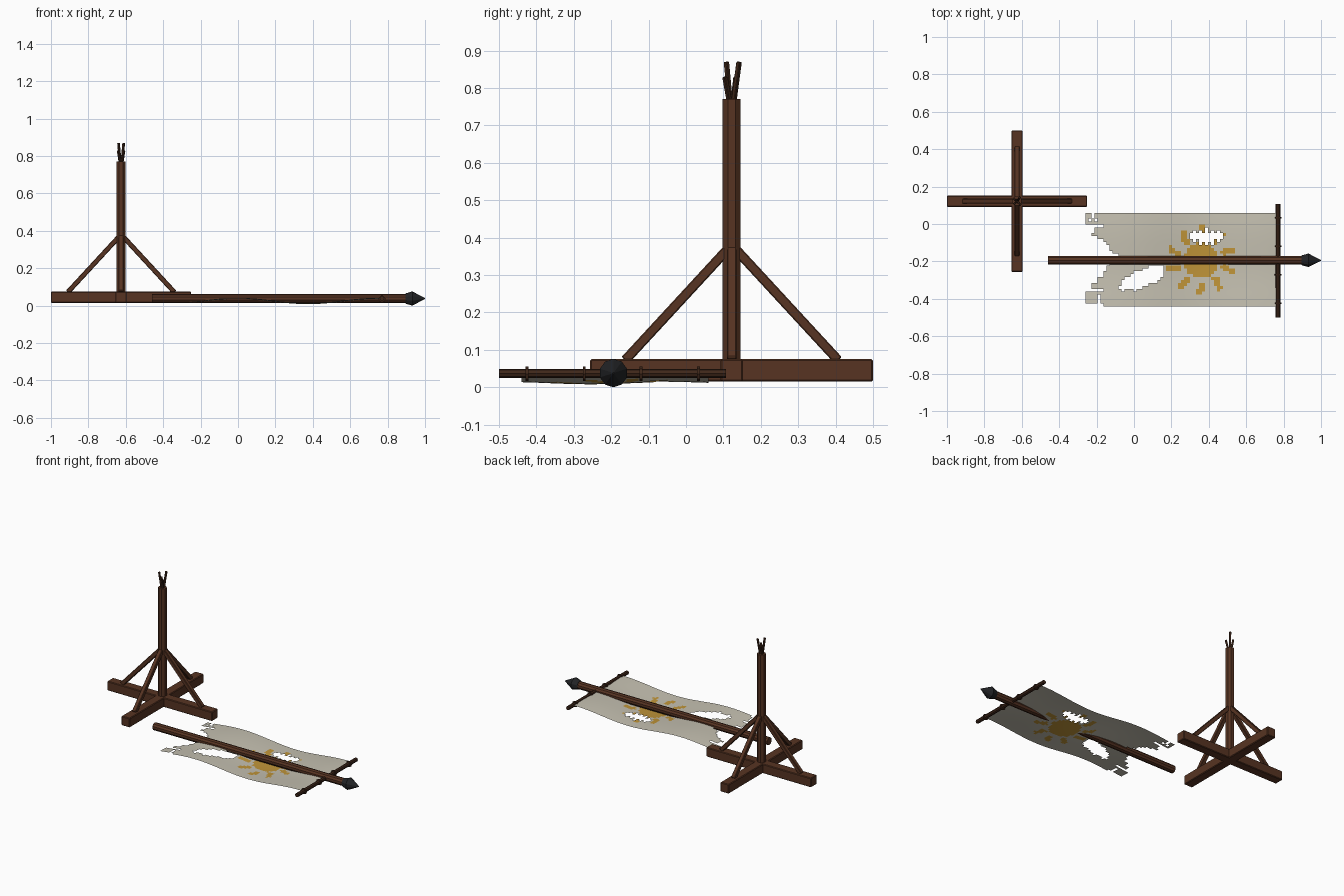
import bpy, bmesh, math, random
from mathutils import Vector

cube = bpy.data.objects.get("Cube")
if cube:
    bpy.data.objects.remove(cube, do_unlink=True)
random.seed(4)


def material(name, rgb):
    m = bpy.data.materials.new(name)
    m.use_nodes = True
    m.diffuse_color = (*rgb, 1)
    bsdf = m.node_tree.nodes["Principled BSDF"]
    bsdf.inputs["Base Color"].default_value = (*rgb, 1)
    bsdf.inputs["Roughness"].default_value = 0.9
    return m


WOOD = material("brown wood", (0.095, 0.034, 0.016))
DARK = material("dark wood", (0.05, 0.02, 0.01))
IRON = material("black iron", (0.016, 0.017, 0.019))
CREAM = material("cream cloth", (0.56, 0.53, 0.44))
GOLD = material("gold paint", (0.53, 0.3, 0.04))


def finish(name, bm, *mats):
    mesh = bpy.data.meshes.new(name)
    bm.to_mesh(mesh)
    bm.free()
    for m in mats:
        mesh.materials.append(m)
    ob = bpy.data.objects.new(name, mesh)
    bpy.context.collection.objects.link(ob)
    return ob


def aim(ob, a, b):
    ob.location = (a + b) / 2
    ob.rotation_euler = (b - a).to_track_quat("Z", "Y").to_euler()


def rod(name, a, b, r1, r2, sides, mat):
    """Tapered round bar from a to b."""
    a, b = Vector(a), Vector(b)
    bm = bmesh.new()
    bmesh.ops.create_cone(bm, cap_ends=True, segments=sides, radius1=r1,
                          radius2=r2, depth=(b - a).length)
    ob = finish(name, bm, mat)
    aim(ob, a, b)
    return ob


def beam(name, a, b, width, mat, bevel=0.004):
    """Square timber from a to b with softened edges."""
    a, b = Vector(a), Vector(b)
    bm = bmesh.new()
    bmesh.ops.create_cube(bm, size=1)
    bmesh.ops.scale(bm, vec=(width, width, (b - a).length), verts=bm.verts)
    bmesh.ops.bevel(bm, geom=bm.edges[:], offset=bevel, segments=1, affect="EDGES")
    ob = finish(name, bm, mat)
    aim(ob, a, b)
    return ob


# Stand: crossed feet, upright post, four braces
SX, SY = -0.625, 0.122
beam("foot_beam_x", (SX - 0.375, SY, 0.045), (SX + 0.375, SY, 0.045), 0.06, WOOD)
beam("foot_beam_y", (SX, SY - 0.378, 0.045), (SX, SY + 0.378, 0.045), 0.06, WOOD)
post = rod("post", (SX, SY, 0.02), (SX, SY, 0.77), 0.026, 0.026, 8, WOOD)
post.rotation_euler.z = math.pi / 8
for i, (dx, dy) in enumerate([(1, 0), (-1, 0), (0, 1), (0, -1)]):
    beam(f"brace_{i + 1}", (SX + dx * 0.285, SY + dy * 0.285, 0.072),
         (SX + dx * 0.01, SY + dy * 0.01, 0.37), 0.026, WOOD, 0.003)

# Splintered top of the post
for i, (dx, dy, top) in enumerate([(0.014, 0.02, 0.87), (-0.014, -0.014, 0.87),
                                   (0.016, -0.018, 0.83), (-0.016, 0.012, 0.83)]):
    beam(f"splinter_{i + 1}", (SX + dx * 0.2, SY + dy * 0.2, 0.75),
         (SX + dx, SY + dy, top), 0.012, DARK, 0.002)

# Fallen banner pole with its iron point
PY, PZ = -0.194, 0.038
rod("banner_pole", (-0.46, PY, PZ), (0.91, PY, PZ), 0.024, 0.024, 10, WOOD)
rod("point_collar", (0.895, PY, PZ), (0.932, PY, PZ), 0.027, 0.038, 10, IRON)
rod("point_tip", (0.932, PY, PZ), (1.0, PY, PZ), 0.038, 0.002, 10, IRON)

# Crossbar and cord ties
rod("crossbar", (0.77, -0.5, 0.037), (0.77, 0.107, 0.037), 0.0125, 0.0125, 8, DARK)
for i, y in enumerate([-0.425, -0.272, -0.12, 0.033]):
    rod(f"cord_tie_{i + 1}", (0.77, y - 0.004, 0.036), (0.77, y + 0.004, 0.036),
        0.019, 0.019, 8, DARK)

# Cloth banner: wavy grid, torn by rules and painted with a sun
X0, X1, Y0, Y1, NX, NY = -0.26, 0.765, -0.44, 0.06, 64, 32


def wave(x, y):
    return 0.025 + 0.014 * math.cos(x * math.tau / 0.75) + 0.003 * math.sin(y * 14 + 2)


def torn_edge(y):
    """Smallest x that still has cloth in this row."""
    if y > 0 or -0.425 < y < -0.36:
        return X0
    if y > -0.018 or y < -0.425 or -0.36 <= y < -0.343:
        return -0.16
    if y > -0.055:
        return X0 + random.choice((0, 0.02, 0.05))
    return -0.09 - 0.95 * abs(y + 0.18) + random.uniform(-0.02, 0.02)


def in_hole(x, y, jag):
    # slanted ragged hole
    u, v = x - 0.045, y + 0.292 - 0.35 * (x - 0.045)
    if (u / 0.125) ** 2 + (v / 0.052) ** 2 < jag:
        return True
    # comb-like hole above the sun, with a few threads left
    u, v = x - 0.39, y + 0.068
    reach = 0.022 + 0.02 * (math.sin(x * 200) > -0.2)
    return abs(u) < 0.09 and abs(v) < reach * (1.1 - abs(u) * 4)


def in_sun(x, y):
    u, v = x - 0.36, y + 0.195
    r, a = math.hypot(u, v), math.atan2(v, u)
    if r < 0.094:
        return True
    step = math.tau / 10
    off = (a - math.pi / 2 + (r - 0.15) * 1.5 + step / 2) % step - step / 2
    return 0.113 < r < 0.187 and abs(off) * r < 0.017


bm = bmesh.new()
bmesh.ops.create_grid(bm, x_segments=NX, y_segments=NY, size=0.5)
for v in bm.verts:
    x = X0 + (v.co.x + 0.5) * (X1 - X0)
    y = Y0 + (v.co.y + 0.5) * (Y1 - Y0)
    v.co = (x, y, wave(x, y))
edges = {}
gone = []
for f in bm.faces:
    c = f.calc_center_median()
    row = round(c.y, 3)
    if row not in edges:
        edges[row] = torn_edge(c.y)
    corner = c.x < -0.17 and (c.y > 0.005 or -0.42 < c.y < -0.36)
    pinhole = corner and random.random() < 0.12
    if c.x < edges[row] or pinhole or in_hole(c.x, c.y, random.uniform(0.75, 1.1)):
        gone.append(f)
    f.material_index = int(in_sun(c.x, c.y))
    f.smooth = True
bmesh.ops.delete(bm, geom=gone, context="FACES")
finish("banner_cloth", bm, CREAM, GOLD)
